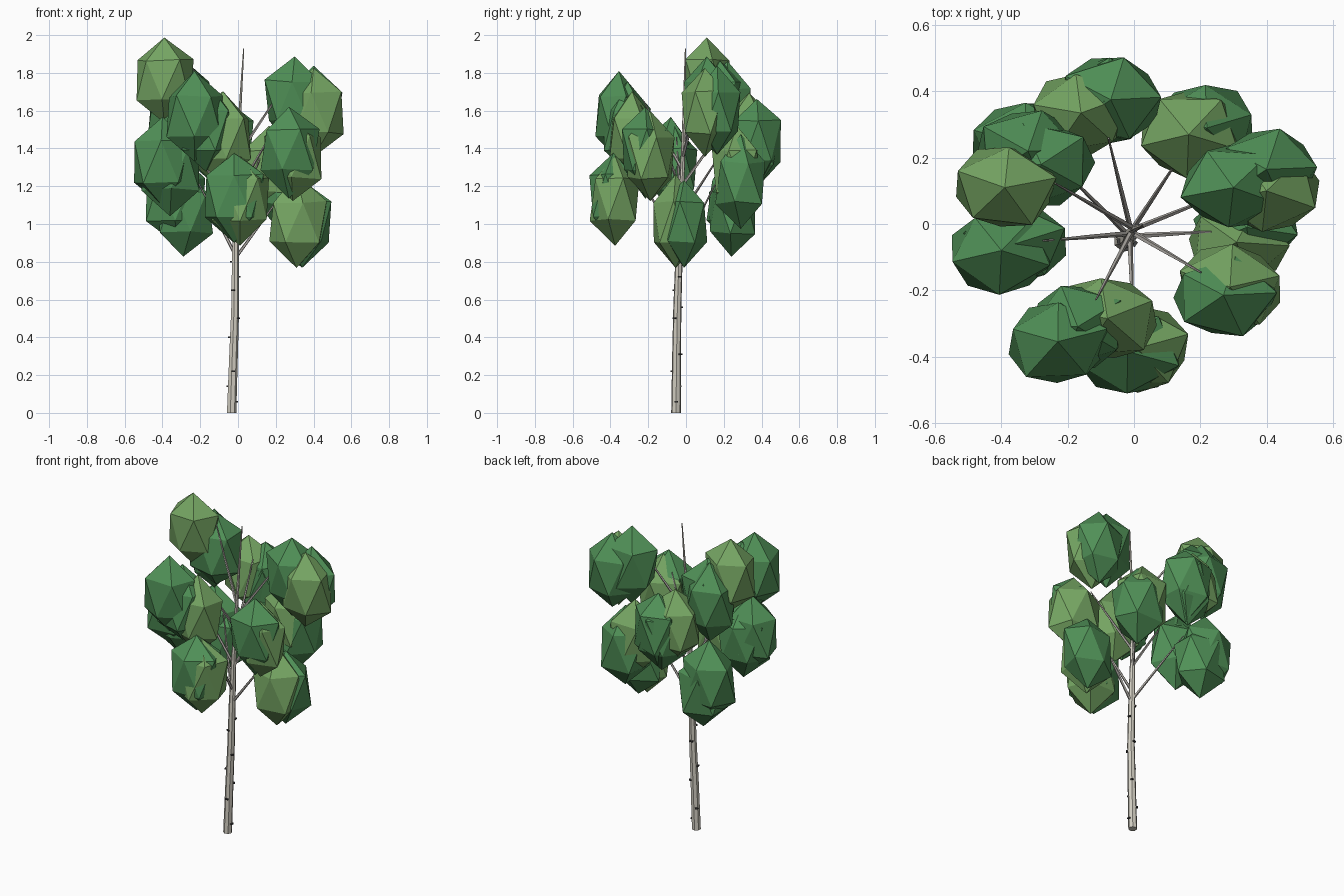
import bpy, bmesh, math, random
from mathutils import Vector, Matrix

if "Cube" in bpy.data.objects:
    bpy.data.objects.remove(bpy.data.objects["Cube"])

random.seed(4)


def material(name, rgb):
    m = bpy.data.materials.new(name)
    m.diffuse_color = (*rgb, 1)
    m.use_nodes = True
    m.node_tree.nodes["Principled BSDF"].inputs["Base Color"].default_value = m.diffuse_color
    return m


BARK = material("pale_bark", (0.66, 0.63, 0.55))
TWIG = material("grey_twig", (0.42, 0.40, 0.37))
MARK = material("dark_mark", (0.05, 0.05, 0.05))
DARK = material("dark_leaf", (0.08, 0.28, 0.095))
LIGHT = material("light_leaf", (0.18, 0.38, 0.125))


def finish(name, bm, mat):
    me = bpy.data.meshes.new(name)
    bm.to_mesh(me)
    bm.free()
    me.materials.append(mat)
    ob = bpy.data.objects.new(name, me)
    bpy.context.collection.objects.link(ob)
    return ob


def tube(name, path, sides, mat):
    """Tapered tube through (point, radius) pairs, built from rings."""
    bm = bmesh.new()
    rings = []
    axis = (path[-1][0] - path[0][0]).normalized()
    q = axis.to_track_quat('Z', 'Y')
    if axis.z > 0.99:
        q = Matrix.Identity(3).to_quaternion()
    for p, r in path:
        rings.append([bm.verts.new(p + q @ Vector((r * math.cos(a), r * math.sin(a), 0)))
                      for a in (math.tau * i / sides for i in range(sides))])
    for lo, hi in zip(rings, rings[1:]):
        for i in range(sides):
            j = (i + 1) % sides
            bm.faces.new((lo[i], lo[j], hi[j], hi[i]))
    bm.faces.new(rings[0][::-1])
    bm.faces.new(rings[-1])
    return finish(name, bm, mat)


# Trunk: slightly bent taper
TRUNK = [(Vector(p), r) for p, r in [
    ((-0.035, -0.053, 0.0), 0.026), ((-0.025, -0.05, 0.3), 0.024),
    ((-0.016, -0.046, 0.55), 0.022), ((-0.014, -0.038, 0.8), 0.020),
    ((-0.012, -0.028, 1.05), 0.016), ((-0.005, -0.018, 1.3), 0.012),
    ((0.01, -0.010, 1.6), 0.008), ((0.03, -0.003, 1.93), 0.003)]]
tube("trunk", TRUNK, 7, BARK)


def trunk_at(z):
    for (a, ra), (b, rb) in zip(TRUNK, TRUNK[1:]):
        if z <= b.z:
            t = (z - a.z) / (b.z - a.z)
            return a.lerp(b, t), ra + (rb - ra) * t


# Bark marks: short dark ticks around the trunk
for k, z in enumerate((0.06, 0.14, 0.22, 0.31, 0.40, 0.50, 0.56, 0.65, 0.72, 0.80)):
    c, r = trunk_at(z)
    a = k * 2.4
    bm = bmesh.new()
    bmesh.ops.create_cube(bm, size=1, matrix=Matrix.Translation(
        c + Vector((math.cos(a), math.sin(a), 0)) * r)
        @ Matrix.Rotation(a, 4, 'Z') @ Matrix.Diagonal((0.014, 0.018, 0.008, 1)))
    finish("bark_mark", bm, MARK)


def leaf_clump(x, y, z, mat):
    """Tall jittered icosahedron, narrower in y than in x."""
    bm = bmesh.new()
    bmesh.ops.create_icosphere(bm, subdivisions=1, radius=1)
    turn = Matrix.Rotation(random.uniform(0, math.tau), 3, 'Z')
    for v in bm.verts:
        p = turn @ v.co * random.uniform(0.92, 1.07)
        v.co = Vector((x + p.x * 0.172, y + p.y * 0.142, z + p.z * 0.24))
    finish("leaf_clump", bm, mat)


# Foliage clusters: each is a few overlapping clumps hanging from one branch
D, L = DARK, LIGHT
CLUSTERS = [
    [(-0.39, 0.11, 1.76, L), (-0.28, 0.18, 1.64, D), (-0.32, 0.22, 1.61, D)],
    [(-0.23, -0.355, 1.57, D), (-0.08, -0.285, 1.45, L), (-0.17, -0.31, 1.50, D)],
    [(0.30, 0.11, 1.65, D), (0.40, 0.10, 1.59, L), (0.40, 0.165, 1.59, D)],
    [(0.27, -0.215, 1.39, D), (0.29, -0.19, 1.35, L)],
    [(0.165, 0.27, 1.28, L), (0.22, 0.29, 1.22, D)],
    [(-0.16, 0.335, 1.47, L), (-0.07, 0.375, 1.44, D), (-0.09, 0.37, 1.42, D)],
    [(-0.40, -0.08, 1.33, D), (-0.36, -0.06, 1.29, D)],
    [(-0.29, 0.24, 1.06, D), (-0.33, 0.24, 1.13, D)],
    [(0.31, -0.055, 1.01, L), (0.34, -0.01, 1.01, D)],
    [(-0.02, -0.385, 1.15, D), (0.01, -0.375, 1.13, L)],
]
for clumps in CLUSTERS:
    for c in clumps:
        leaf_clump(*c)
    # Branch rising from the trunk into the top of its cluster
    n = len(clumps)
    tip = Vector([sum(c[i] for c in clumps) / n for i in range(3)])
    tip = Vector((tip.x * 0.72, tip.y * 0.72, tip.z + 0.15))
    base, r = trunk_at(tip.z - 1.45 * tip.xy.length)
    tube("branch", [(base, min(r, 0.009)), (base.lerp(tip, 0.5), 0.007), (tip, 0.003)], 5, TWIG)
